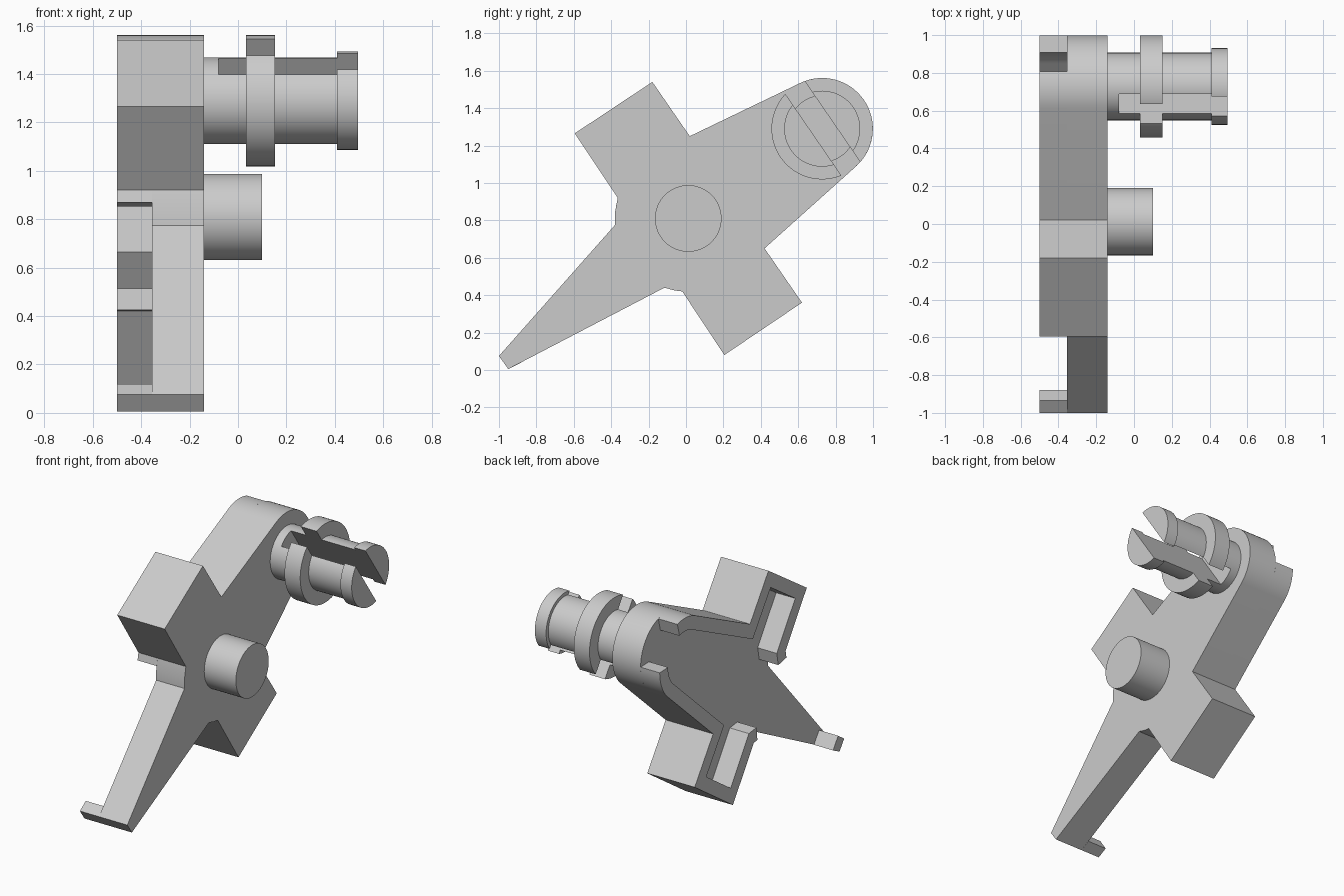
import bpy, bmesh, math
from mathutils import Vector, Matrix

if "Cube" in bpy.data.objects:
    bpy.data.objects.remove(bpy.data.objects["Cube"], do_unlink=True)

grey = bpy.data.materials.new("plain_grey")
grey.use_nodes = True
grey.diffuse_color = (0.6, 0.6, 0.6, 1)
grey.node_tree.nodes["Principled BSDF"].inputs["Base Color"].default_value = (0.6, 0.6, 0.6, 1)

BACK, FLOOR, FACE = -0.5, -0.355, -0.14   # plate depths along x
WALL = 0.09
SHAFT = (0.728, 1.29)
END_R = 0.271


def finish(name, bm):
    bmesh.ops.recalc_face_normals(bm, faces=bm.faces)
    mesh = bpy.data.meshes.new(name)
    bm.to_mesh(mesh)
    bm.free()
    mesh.materials.append(grey)
    obj = bpy.data.objects.new(name, mesh)
    bpy.context.collection.objects.link(obj)
    return obj


def smooth(obj):
    bpy.ops.object.select_all(action='DESELECT')
    obj.select_set(True)
    bpy.context.view_layer.objects.active = obj
    bpy.ops.object.shade_smooth_by_angle(angle=math.radians(25))


def prism(name, points, x0, x1):
    """Extrude a (y, z) outline from x0 to x1."""
    bm = bmesh.new()
    face = bm.faces.new([bm.verts.new((x0, y, z)) for y, z in points])
    ext = bmesh.ops.extrude_face_region(bm, geom=[face])
    verts = [v for v in ext["geom"] if isinstance(v, bmesh.types.BMVert)]
    bmesh.ops.translate(bm, verts=verts, vec=(x1 - x0, 0, 0))
    return finish(name, bm)


def arc(a0, a1, steps):
    angles = [math.radians(a0 + (a1 - a0) * i / steps) for i in range(steps + 1)]
    return [(SHAFT[0] + END_R * math.cos(a), SHAFT[1] + END_R * math.sin(a)) for a in angles]


def strip(path):
    """Closed outline of a wall lying to the left of the path."""
    pts = [Vector(p) for p in path]
    normals = []
    for a, b in zip(pts, pts[1:]):
        d = (b - a).normalized()
        normals.append(Vector((-d.y, d.x)))
    inner = []
    for i, p in enumerate(pts):
        n1, n2 = normals[max(i - 1, 0)], normals[min(i, len(normals) - 1)]
        inner.append(p + (n1 + n2) * WALL / (1 + n1.dot(n2)))
    return [tuple(p) for p in pts + inner[::-1]]


def lathe(name, profile, centre, steps=72):
    """Turn an (x, radius) profile about an axis along x."""
    bm = bmesh.new()
    rings = []
    for x, r in profile:
        ring = []
        for i in range(steps):
            a = 2 * math.pi * i / steps
            ring.append(bm.verts.new((x, centre[0] + r * math.cos(a), centre[1] + r * math.sin(a))))
        rings.append(ring)
    for a, b in zip(rings, rings[1:]):
        for i in range(steps):
            j = (i + 1) % steps
            bm.faces.new((a[i], a[j], b[j], b[i]))
    bm.faces.new(rings[0])
    bm.faces.new(rings[-1])
    return finish(name, bm)


# Outline pieces, counter-clockwise
upper_block = [(0.02, 1.25), (-0.18, 1.54), (-0.595, 1.265), (-0.365, 0.92)]
lower_block = [(-0.02, 0.42), (0.205, 0.08), (0.62, 0.36), (0.42, 0.65)]
pointer = [(-0.38, 0.84), (-0.38, 0.775), (-1, 0.075), (-0.95, 0.005), (-0.115, 0.44), (-0.06, 0.425)]

# Flat web of the lever
smooth(prism("lever_web", arc(-47, 116, 32) + upper_block + pointer + lower_block, FLOOR, FACE))

# Raised walls round the back, open at the pointer and the rounded end
smooth(prism("upper_wall", strip(arc(73, 116, 9) + upper_block + [(-0.375, 0.87)]), BACK, FLOOR))
smooth(prism("lower_wall", strip([(-0.06, 0.425)] + lower_block + arc(-47, 0, 10)), BACK, FLOOR))

# Hook on the pointer tip
prism("pointer_hook", [(-1, 0.075), (-0.95, 0.005), (-0.88, 0.04), (-0.935, 0.12)], BACK, FLOOR)

# Pivot peg
smooth(lathe("pivot_peg", [(FACE, 0.178), (0.1, 0.178)], (0.012, 0.81)))

# Snap shaft with flange and end lip
shaft = lathe("snap_shaft", [(FACE, 0.179), (0.033, 0.179), (0.033, END_R), (0.152, END_R),
                             (0.152, 0.179), (0.41, 0.179), (0.41, 0.203), (0.495, 0.203)], SHAFT)

# Slot splitting the shaft
bm = bmesh.new()
bmesh.ops.create_cube(bm, size=1)
place = (Matrix.Translation((0.32, SHAFT[0] + 0.004, SHAFT[1] + 0.003))
         @ Matrix.Rotation(math.radians(34.5), 4, 'X') @ Matrix.Diagonal((0.8, 0.124, 1, 1)))
bmesh.ops.transform(bm, matrix=place, verts=bm.verts)
cutter = finish("slot_cutter", bm)
cutter.hide_render = True
slot = shaft.modifiers.new("slot", 'BOOLEAN')
slot.operation = 'DIFFERENCE'
slot.solver = 'EXACT'
slot.object = cutter
bpy.context.view_layer.objects.active = shaft
bpy.ops.object.modifier_apply(modifier=slot.name)
bpy.data.objects.remove(cutter, do_unlink=True)
smooth(shaft)
